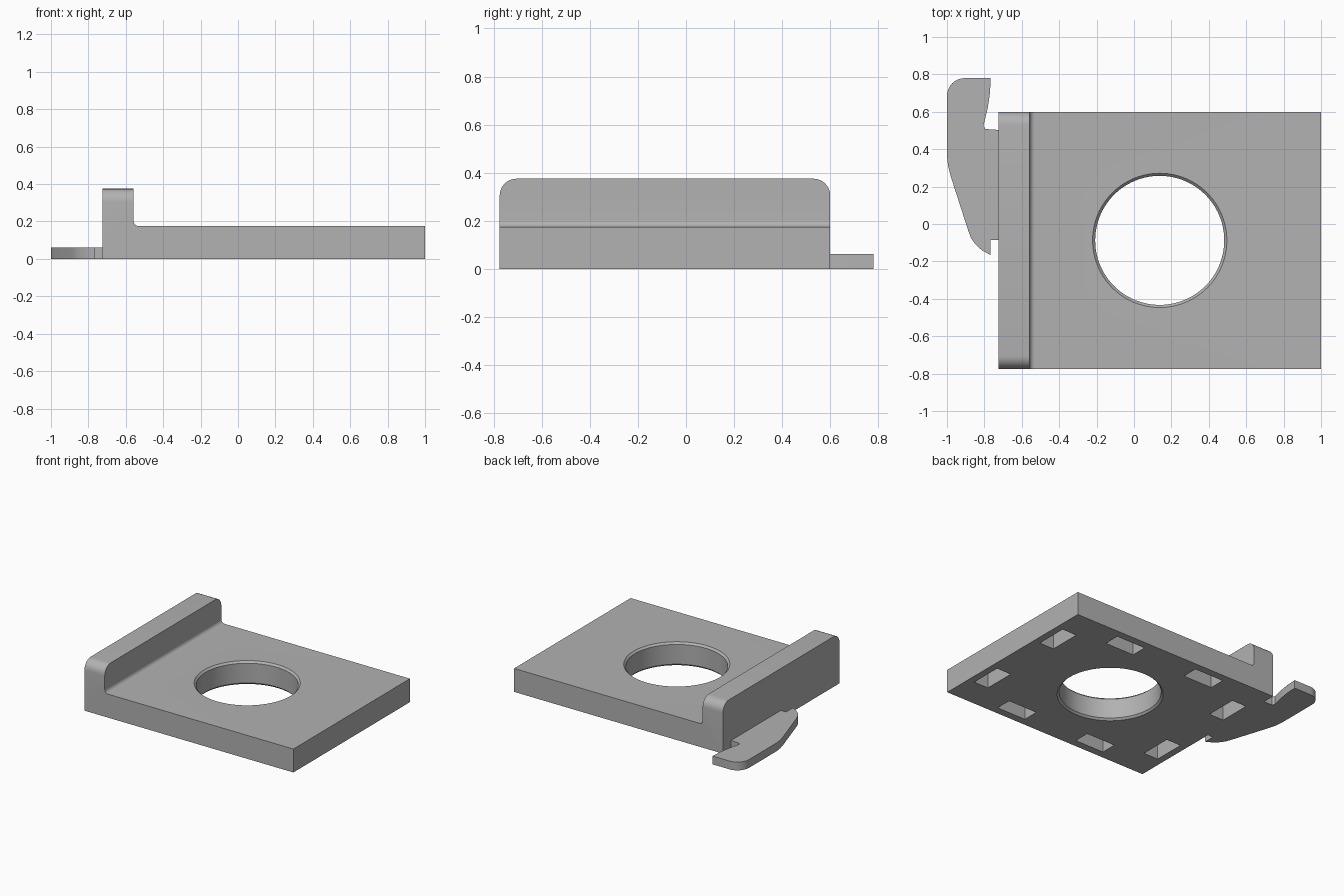
import bpy
import bmesh
from math import sin, cos, pi, radians

if "Cube" in bpy.data.objects:
    bpy.data.objects.remove(bpy.data.objects["Cube"], do_unlink=True)

GREY = (0.445, 0.445, 0.445, 1)
plastic = bpy.data.materials.new("grey plastic")
plastic.use_nodes = True
plastic.diffuse_color = GREY
plastic.node_tree.nodes["Principled BSDF"].inputs["Base Color"].default_value = GREY

LEFT, RIGHT, FRONT, BACK = -0.725, 1.0, -0.775, 0.6
THICK, WALL_TOP, WALL_IN = 0.175, 0.375, -0.558
CX, CY = (LEFT + RIGHT) / 2, (FRONT + BACK) / 2


def arc(cx, cy, r, a0, a1, n=8):
    angles = [radians(a0 + (a1 - a0) * i / n) for i in range(n + 1)]
    return [(cx + r * cos(a), cy + r * sin(a)) for a in angles]


def extrude(bm, points, direction):
    """Close a loop of points into a face and pull it along a direction."""
    face = bm.faces.new([bm.verts.new(p) for p in points])
    moved = bmesh.ops.extrude_face_region(bm, geom=[face], use_keep_orig=True)
    verts = [g for g in moved["geom"] if isinstance(g, bmesh.types.BMVert)]
    bmesh.ops.translate(bm, verts=verts, vec=direction)
    bmesh.ops.recalc_face_normals(bm, faces=bm.faces)


def finish(name, bm):
    mesh = bpy.data.meshes.new(name)
    bm.to_mesh(mesh)
    bm.free()
    mesh.materials.append(plastic)
    obj = bpy.data.objects.new(name, mesh)
    bpy.context.collection.objects.link(obj)
    return obj


def activate(obj):
    bpy.ops.object.select_all(action="DESELECT")
    obj.select_set(True)
    bpy.context.view_layer.objects.active = obj


def cut(target, cutter):
    cutter.hide_render = True
    mod = target.modifiers.new("cut", "BOOLEAN")
    mod.operation, mod.solver, mod.object = "DIFFERENCE", "EXACT", cutter
    activate(target)
    bpy.ops.object.modifier_apply(modifier=mod.name)
    bpy.data.objects.remove(cutter, do_unlink=True)


# Plate and upright wall: one L-shaped profile with an inner fillet
R = 0.028
profile = [(LEFT, 0), (RIGHT, 0), (RIGHT, THICK)]
profile += arc(WALL_IN + R, THICK + R, R, 270, 180)
profile += [(WALL_IN, WALL_TOP), (LEFT, WALL_TOP)]
bm = bmesh.new()
extrude(bm, [(x, FRONT, z) for x, z in profile], (0, BACK - FRONT, 0))

# Rounded upper ends of the wall
ends = [e for e in bm.edges
        if all(v.co.z > WALL_TOP - 0.001 for v in e.verts)
        and abs(e.verts[0].co.y - e.verts[1].co.y) < 0.001]
bmesh.ops.bevel(bm, geom=ends, offset=0.07, segments=8, profile=0.5, affect="EDGES")
plate = finish("plate_with_wall", bm)

# Round hole, chamfered at both rims
bm = bmesh.new()
C, HOLE = 0.014, 0.345
rows = [(HOLE + 2 * C, -C), (HOLE, C), (HOLE, THICK - C), (HOLE + 2 * C, THICK + C)]
SIDES = 96
rings = [[bm.verts.new((CX + r * cos(2 * pi * i / SIDES), CY + r * sin(2 * pi * i / SIDES), z))
          for i in range(SIDES)] for r, z in rows]
for low, high in zip(rings, rings[1:]):
    for i in range(SIDES):
        j = (i + 1) % SIDES
        bm.faces.new((low[i], low[j], high[j], high[i]))
bm.faces.new(rings[0][::-1])
bm.faces.new(rings[-1])
cut(plate, finish("hole_cutter", bm))

# Eight slots in the underside, two along each side
bm = bmesh.new()
for sx in (-1, 1):
    for sy in (-1, 1):
        for dx, dy, hx, hy in ((0.345, 0.57, 0.12, 0.06), (0.75, 0.345, 0.06, 0.12)):
            x, y = CX + sx * dx, CY + sy * dy
            corners = [(x - hx, y - hy), (x + hx, y - hy), (x + hx, y + hy), (x - hx, y + hy)]
            extrude(bm, [(px, py, -0.05) for px, py in corners], (0, 0, 0.18))
cut(plate, finish("slot_cutter", bm))

# Flat hook beside the wall
outline = [(LEFT, 0.503), (-0.795, 0.508), (-0.805, 0.525), (-0.782, 0.62),
           (-0.77, 0.70), (-0.766, 0.78)]
outline += arc(-0.905, 0.685, 0.095, 90, 180)
outline += [(-1, 0.36), (-0.994, 0.31), (-0.98, 0.255), (-0.885, -0.04)]
outline += [(-0.87, -0.078), (-0.845, -0.112), (-0.81, -0.143), (-0.768, -0.165),
            (-0.768, -0.085), (LEFT, -0.085)]
bm = bmesh.new()
extrude(bm, [(x, y, 0) for x, y in outline], (0, 0, 0.062))
hook = finish("side_hook", bm)

for part in (plate, hook):
    activate(part)
    bpy.ops.object.shade_smooth_by_angle(angle=radians(30))
